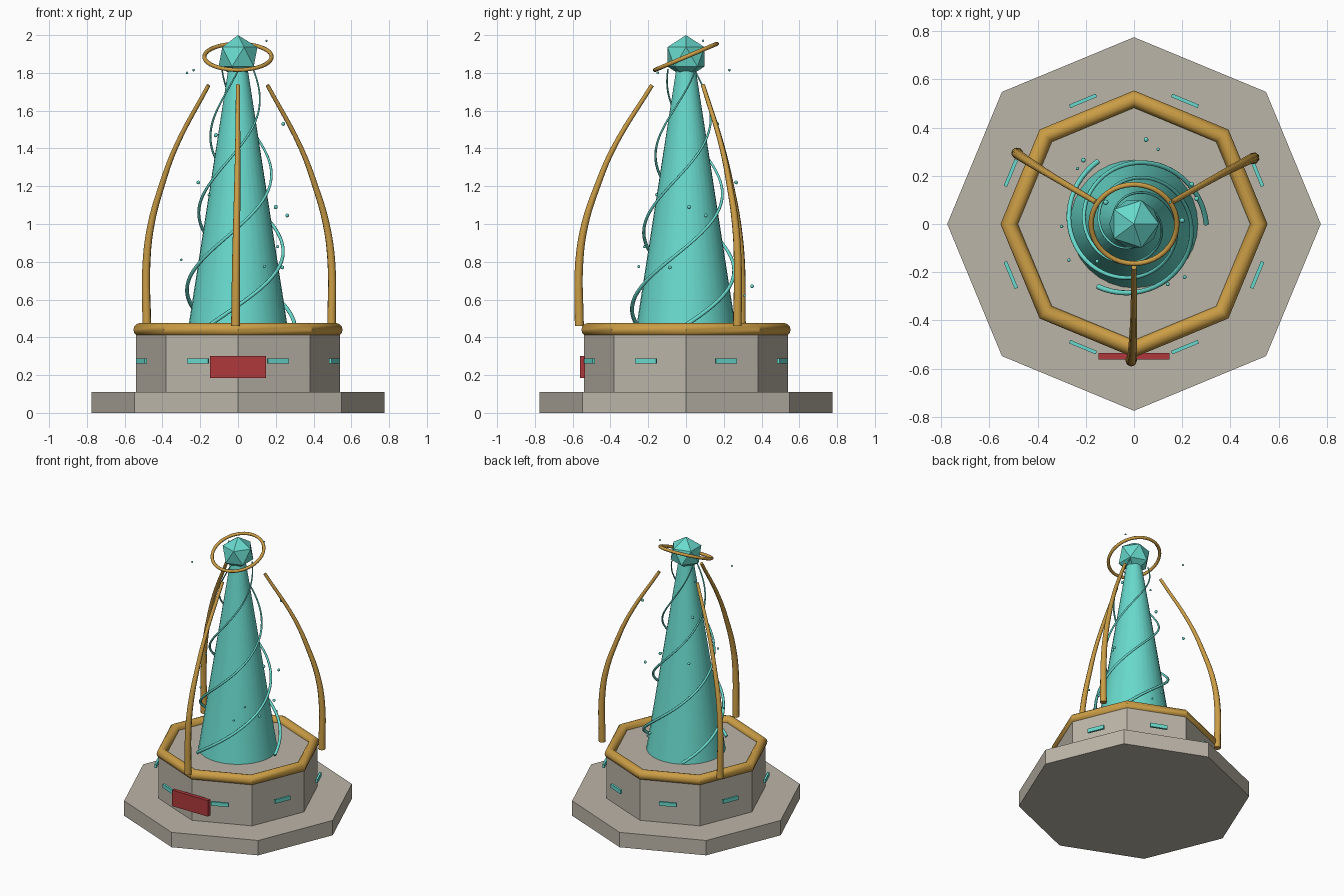
import bpy
from math import sin, cos, pi, radians

if "Cube" in bpy.data.objects:
    bpy.data.objects.remove(bpy.data.objects["Cube"], do_unlink=True)


def make_material(name, rgb):
    mat = bpy.data.materials.new(name)
    mat.use_nodes = True
    color = (*rgb, 1)
    mat.diffuse_color = color
    mat.node_tree.nodes["Principled BSDF"].inputs["Base Color"].default_value = color
    return mat


STONE = make_material("warm grey stone", (0.50, 0.46, 0.39))
TEAL = make_material("teal", (0.14, 0.70, 0.61))
GOLD = make_material("gold", (0.60, 0.34, 0.06))
RED = make_material("red", (0.43, 0.04, 0.045))


def finish(name, mat, smooth=None):
    """Name and colour the object that was just added."""
    obj = bpy.context.object
    obj.name = name
    obj.data.materials.append(mat)
    if smooth:
        bpy.ops.object.shade_smooth_by_angle(angle=radians(smooth))
    return obj


def prism(name, mat, sides, r1, r2, z1, z2, turn=0, smooth=None):
    bpy.ops.mesh.primitive_cone_add(vertices=sides, radius1=r1, radius2=r2, depth=z2 - z1,
                                    location=(0, 0, (z1 + z2) / 2), rotation=(0, 0, turn))
    return finish(name, mat, smooth)


def box(name, mat, size, loc, turn=0):
    bpy.ops.mesh.primitive_cube_add(size=1, location=loc, rotation=(0, 0, turn))
    obj = finish(name, mat)
    obj.scale = size
    return obj


def tube(name, mat, points, thick, thin, kind="POLY"):
    """Round tapering tube along a path."""
    curve = bpy.data.curves.new(name, "CURVE")
    curve.dimensions = "3D"
    curve.bevel_depth = 1
    curve.bevel_resolution = 2
    curve.use_fill_caps = True
    curve.resolution_u = 6
    spline = curve.splines.new(kind)
    last = len(points) - 1
    if kind == "BEZIER":
        spline.bezier_points.add(last)
        knots = spline.bezier_points
    else:
        spline.points.add(last)
        knots = spline.points
    for i, (knot, p) in enumerate(zip(knots, points)):
        if kind == "BEZIER":
            knot.co = p
            knot.handle_left_type = knot.handle_right_type = "AUTO"
        else:
            knot.co = (*p, 1)
        knot.radius = thick + (thin - thick) * i / last
    spline.use_smooth = True
    curve.materials.append(mat)
    obj = bpy.data.objects.new(name, curve)
    bpy.context.collection.objects.link(obj)
    return obj


def polar(r, angle, z):
    return (r * cos(angle), r * sin(angle), z)


# Octagonal stone base
prism("base_slab", STONE, 8, 0.775, 0.775, 0, 0.11)
prism("plinth", STONE, 8, 0.54, 0.54, 0.11, 0.44)

# Gold rim around the plinth
bpy.ops.mesh.primitive_torus_add(major_segments=8, minor_segments=12, major_radius=0.518,
                                 minor_radius=0.036, location=(0, 0, 0.44))
finish("plinth_rim", GOLD, 40)

# Spire and its faceted crystal
prism("spire", TEAL, 32, 0.265, 0.05, 0.44, 1.83, smooth=40)
bpy.ops.mesh.primitive_ico_sphere_add(subdivisions=1, radius=0.115, location=(0, 0, 1.885))
finish("crystal", TEAL)

# Tilted halo
bpy.ops.mesh.primitive_torus_add(major_segments=40, minor_segments=8, major_radius=0.178,
                                 minor_radius=0.011, location=(0, 0, 1.885),
                                 rotation=(0.4, 0, 0))
finish("halo", GOLD, 60)

# Three curved ribs around the spire
RIB = [(0.565, 0.46), (0.565, 0.8), (0.535, 1.0), (0.47, 1.2), (0.385, 1.4), (0.18, 1.735)]
for k in range(3):
    start = radians(-90 + 120 * k)
    path = [polar(r, start - 0.022 * (1 - i / 5), z) for i, (r, z) in enumerate(RIB)]
    tube(f"rib_{k + 1}", GOLD, path, 0.024, 0.011, "BEZIER")

# Three tapering spiral strands
STEPS = 64
for k in range(3):
    path = []
    for i in range(STEPS + 1):
        t = i / STEPS
        path.append(polar(0.3 - 0.205 * t, 2 * pi * (k / 3 + 1.09 * t), 0.465 + 1.355 * t))
    tube(f"spiral_strand_{k + 1}", TEAL, path, 0.011, 0.004)

# Glowing bars floating before the plinth faces
for k in range(8):
    a = radians(22.5 + 45 * k)
    box(f"light_bar_{k + 1}", TEAL, (0.015, 0.12, 0.028), polar(0.553, a, 0.275), a)

# Red front plate
box("front_plate", RED, (0.295, 0.027, 0.118), (0, -0.548, 0.243))

# Drifting motes
MOTES = [(0.15, 0.09, 1.97, 6), (-0.27, -0.15, 1.8, 7), (-0.235, 0.23, 1.815, 7),
         (-0.117, 0.09, 1.47, 11), (0.24, 0.165, 1.53, 10), (-0.21, 0.265, 1.22, 10),
         (-0.153, -0.155, 1.155, 8), (0.2, 0.015, 1.09, 11), (0.26, 0.105, 1.045, 10),
         (0.21, -0.22, 0.88, 8), (-0.3, -0.01, 0.81, 7), (0.14, -0.25, 0.775, 8),
         (0.235, -0.085, 0.77, 10), (0.05, 0.35, 0.67, 10), (0.1, 0.31, 0.62, 7)]
for i, (x, y, z, size) in enumerate(MOTES):
    bpy.ops.mesh.primitive_ico_sphere_add(subdivisions=2, radius=size / 1000, location=(x, y, z))
    finish(f"mote_{i + 1}", TEAL, 60)
